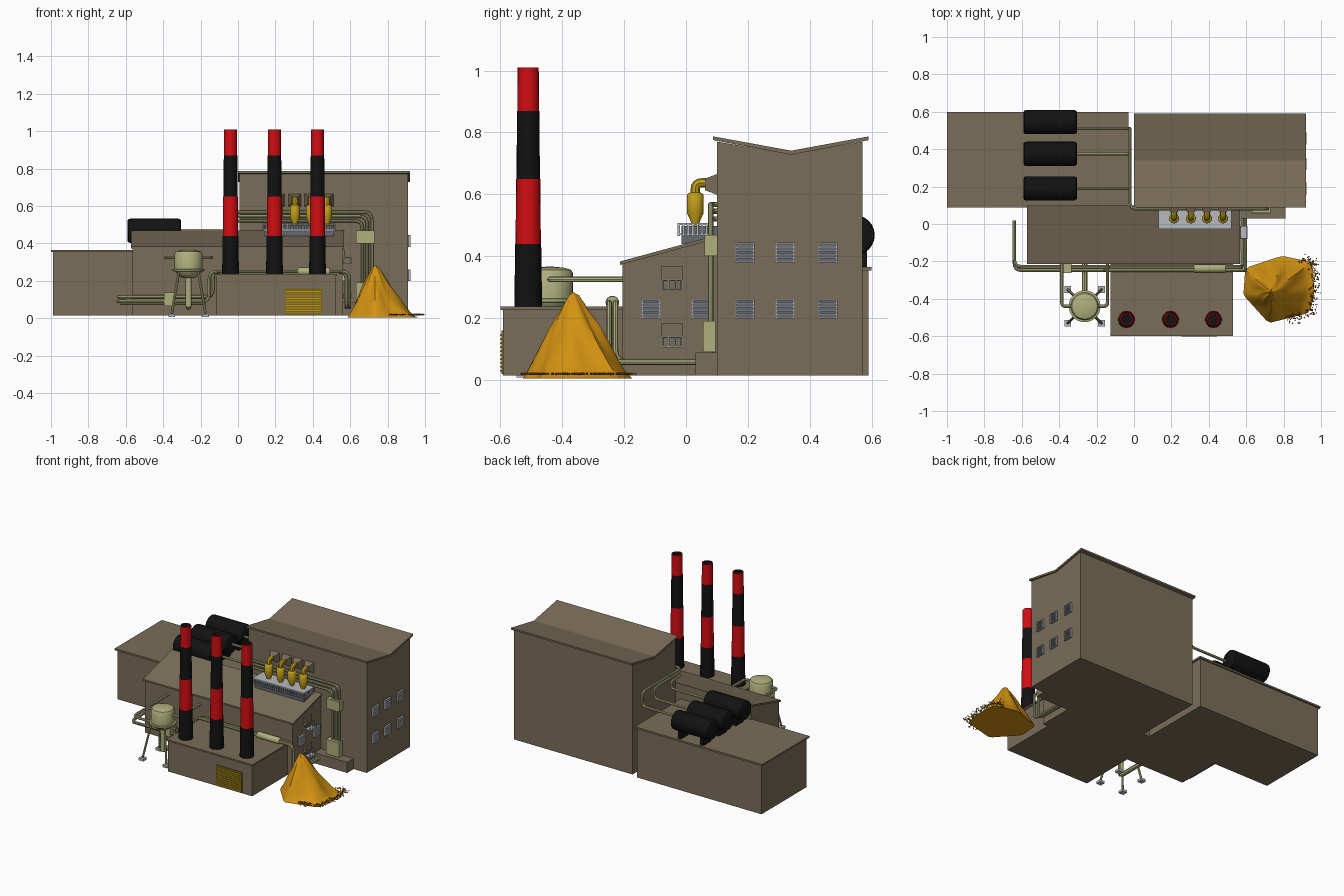
import bpy, bmesh, math, random
from mathutils import Vector, Matrix

if "Cube" in bpy.data.objects:
    bpy.data.objects.remove(bpy.data.objects["Cube"])
random.seed(4)

def mat(name, r, g, b):
    m = bpy.data.materials.new(name)
    m.diffuse_color = (r, g, b, 1)
    m.use_nodes = True
    m.node_tree.nodes["Principled BSDF"].inputs["Base Color"].default_value = m.diffuse_color
    return m
WALL = mat("brown_wall", .195, .155, .098)
KHAKI = mat("khaki_pipe", .43, .43, .21)
RED = mat("red_stripe", .65, .004, .006)
BLACK = mat("black_paint", .006, .006, .006)
YELLOW = mat("yellow_filter", .54, .35, .01)
ORANGE = mat("orange_ore", .65, .29, .006)
GREY = mat("light_grey_metal", .47, .49, .52)
DARK = mat("dark_grey_metal", .13, .14, .16)
OLIVE = mat("dark_yellow_vent", .2, .13, .008)
GRAIN = mat("brown_grain", .3, .12, .008)

def finish(name, bm, *mats, smooth=False):
    bmesh.ops.recalc_face_normals(bm, faces=bm.faces)
    me = bpy.data.meshes.new(name)
    bm.to_mesh(me)
    bm.free()
    for m in mats:
        me.materials.append(m)
    ob = bpy.data.objects.new(name, me)
    bpy.context.collection.objects.link(ob)
    if smooth:
        bpy.ops.object.select_all(action='DESELECT')
        ob.select_set(True)
        bpy.context.view_layer.objects.active = ob
        bpy.ops.object.shade_smooth_by_angle(angle=math.radians(40))
    return ob

def add_box(bm, x0, x1, y0, y1, z0, z1):
    c = Vector(((x0 + x1) / 2, (y0 + y1) / 2, (z0 + z1) / 2))
    bmesh.ops.create_cube(bm, size=1, matrix=Matrix.Translation(c) @ Matrix.Diagonal((x1 - x0, y1 - y0, z1 - z0, 1)))

def boxes(name, m, *dims):
    bm = bmesh.new()
    for d in dims:
        add_box(bm, *d)
    return finish(name, bm, m)

def prism(name, m, x0, x1, profile):
    """Extrude a (y, z) profile along x."""
    bm = bmesh.new()
    f = bm.faces.new([bm.verts.new((x0, y, z)) for y, z in profile])
    r = bmesh.ops.extrude_face_region(bm, geom=[f])
    bmesh.ops.translate(bm, vec=(x1 - x0, 0, 0), verts=[v for v in r["geom"] if isinstance(v, bmesh.types.BMVert)])
    return finish(name, bm, m)

def lathe(name, mats, profile, loc, axis='Z', n=20, index=None):
    """Revolve (radius, height) points; index gives a material per band."""
    bm = bmesh.new()
    rot = Matrix.Rotation(math.pi / 2, 4, 'Y') if axis == 'X' else Matrix()
    M = Matrix.Translation(loc) @ rot
    rings = [[bm.verts.new(M @ Vector((r * math.cos(2 * math.pi * i / n), r * math.sin(2 * math.pi * i / n), h)))
              for i in range(n)] for r, h in profile]
    for k in range(len(rings) - 1):
        for i in range(n):
            j = (i + 1) % n
            f = bm.faces.new((rings[k][i], rings[k][j], rings[k + 1][j], rings[k + 1][i]))
            f.material_index = index[k] if index else 0
    bmesh.ops.contextual_create(bm, geom=rings[0])
    bmesh.ops.contextual_create(bm, geom=rings[-1])
    return finish(name, bm, *mats, smooth=True)

def pipe(name, m, pts, r=.009, bend=.03):
    """Round tube along a path with rounded corners."""
    P = [Vector(p) for p in pts]
    path = [P[0]]
    for a, b, c in zip(P, P[1:], P[2:]):
        d = min(bend, (a - b).length * .49, (c - b).length * .49)
        s, e = b + (a - b).normalized() * d, b + (c - b).normalized() * d
        path += [s.lerp(b, t).lerp(b.lerp(e, t), t) for t in (0, .25, .5, .75, 1)]
    path.append(P[-1])
    cu = bpy.data.curves.new(name, 'CURVE')
    cu.dimensions = '3D'
    cu.bevel_depth, cu.bevel_resolution, cu.use_fill_caps = r, 2, True
    sp = cu.splines.new('POLY')
    sp.points.add(len(path) - 1)
    for q, v in zip(sp.points, path):
        q.co = (*v, 1)
    tmp = bpy.data.objects.new(name, cu)
    bpy.context.collection.objects.link(tmp)
    me = bpy.data.meshes.new_from_object(tmp.evaluated_get(bpy.context.evaluated_depsgraph_get()))
    bpy.data.objects.remove(tmp)
    bm = bmesh.new()
    bm.from_mesh(me)
    return finish(name, bm, m, smooth=True)

# Buildings and roofs
prism("tall_hall", WALL, .008, .91, [(.10, .015), (.57, .015), (.57, .77), (.34, .73), (.10, .77)])
prism("tall_hall_roof", WALL, 0, .92, [(.088, .775), (.34, .728), (.59, .775), (.59, .787), (.34, .741), (.088, .787)])
boxes("left_hall", WALL, (-.988, -.04, .10, .59, .015, .355))
boxes("left_hall_roof", WALL, (-1, -.03, .088, .6, .353, .365))
prism("middle_hall", WALL, -.563, .56, [(-.205, .015), (.10, .015), (.10, .457), (-.205, .375)])
prism("middle_hall_roof", WALL, -.573, .568, [(-.213, .372), (.10, .457), (.10, .468), (-.213, .383)])
boxes("front_hall", WALL, (-.117, .522, -.592, -.2, .015, .228))
boxes("front_hall_roof", WALL, (-.125, .53, -.6, -.2, .226, .237))
boxes("pipe_base", WALL, (.55, .81, .03, .11, .015, .088))

# Striped chimneys with an open top
for i, x in enumerate((-.04, .195, .425)):
    lathe(f"chimney_{i}", (BLACK, RED),
          [(.045, .235), (.042, .44), (.041, .44), (.039, .65), (.038, .65), (.036, .87), (.035, .87),
           (.034, 1.01), (.028, 1.01), (.028, .9)], (x, -.51, 0), n=20, index=[0, 1, 1, 0, 0, 1, 1, 1, 0])

# Front louvred vent
boxes("front_vent", OLIVE, (.25, .45, -.597, -.59, .02, .16))
boxes("front_vent_slats", YELLOW, *[(.255, .445, -.601, -.594, z, z + .005) for z in [.027 + .0127 * k for k in range(10)]])

# Louvred windows on the right side
def window(name, x, y, z, s=.032):
    boxes(name + "_pane", DARK, (x - .005, x + .004, y - s, y + s, z - s, z + s))
    d = [(x, x + .013, y - s, y + s, z - s + k * .0118, z - s + k * .0118 + .005) for k in range(6)]
    d += [(x, x + .011, y + q - .003, y + q + .003, z - s, z + s) for q in (-s + .003, s - .003)]
    boxes(name + "_louvres", GREY, *d)
for i, y in enumerate((.19, .32, .458)):
    for j, z in enumerate((.23, .412)):
        window(f"hall_window_{i}_{j}", .91, y, z)
for i, y in enumerate((-.113, .048)):
    window(f"middle_window_{i}", .56, y, .23)

# Doors with small balconies
for i, z in enumerate((.105, .29)):
    boxes(f"side_door_{i}", WALL, (.555, .572, -.08, -.01, z + .03, z + .077), (.555, .567, -.072, -.018, z, z + .05))
    d = [(.56, .607, -.08, -.01, z, z + .004), (.601, .607, -.08, -.01, z + .032, z + .037)]
    d += [(.56, .607, y, y + .004, z + .032, z + .037) for y in (-.08, -.014)]
    d += [(.602, .606, y, y + .004, z, z + .035) for y in (-.08, -.058, -.036, -.014)]
    boxes(f"balcony_{i}", GREY, *d)

# Black roof tanks on saddles
for i, y in enumerate((.545, .375, .19)):
    lathe(f"roof_tank_{i}", (BLACK,), [(.055, -.143), (.062, -.138), (.065, -.125), (.065, .125), (.062, .138), (.055, .143)],
          (-.448, y, .468), 'X', 24)
    boxes(f"tank_saddle_{i}", BLACK, *[(x - .012, x + .012, y - .04, y + .04, .362, .42) for x in (-.53, -.36)])
    # pipe from the tank through the gap, along the hall and down to the base
    py, z, x = (.51, .375, .19)[i], (.567, .545, .52)[i], (.715, .69, .665)[i]
    pipe(f"tank_pipe_{i}", KHAKI, [(-.32, py, .47), (-.022, py, .47), (-.022, py, z), (-.022, .08, z), (x, .08, z), (x, .08, .06)],
         .0085, .04)
boxes("pipe_clamps", KHAKI, (.63, .73, .06, .1, .4, .468), (.63, .73, .055, .095, .09, .19))

# Filter deck with slatted rail
d = [(.13, .52, -.028, .085, .5, .508), (.13, .52, -.02, .08, .468, .474)]
for k in range(27):
    d.append((.13 + .0148 * k, .136 + .0148 * k, -.028, -.023, .465, .503))
for k in range(8):
    y = -.026 + .0148 * k
    d += [(x, x + .004, y, y + .007, .465, .503) for x in (.13, .516)]
boxes("filter_deck", GREY, *d)
boxes("deck_core", DARK, (.138, .512, -.015, .1, .44, .498))

# Yellow cyclone filters with elbows and wall hoods
for i, x in enumerate((.214, .304, .39, .476)):
    lathe(f"cyclone_{i}", (YELLOW,), [(.012, .49), (.014, .51), (.027, .54), (.027, .598), (.022, .604), (.015, .606)], (x, .03, 0), n=16)
    pipe(f"cyclone_elbow_{i}", YELLOW, [(x, .03, .595), (x, .03, .637), (x, .075, .637)], .015, .032)
    bm = bmesh.new()
    bmesh.ops.create_cone(bm, cap_ends=True, segments=4, radius1=.049, radius2=.026, depth=.042,
                          matrix=Matrix.Translation((x, .082, .632)) @ Matrix.Rotation(math.pi / 2, 4, 'X') @ Matrix.Rotation(math.pi / 4, 4, 'Z'))
    finish(f"wall_hood_{i}", bm, WALL)

# Round tank on splayed legs
TX, TY = -.264, -.44
lathe("round_tank", (KHAKI,), [(.016, .06), (.016, .215), (.035, .217), (.06, .232), (.07, .25), (.085, .252), (.085, .262),
      (.075, .264), (.075, .345), (.068, .356), (.045, .363), (.012, .366)], (TX, TY, 0), n=28)
for i, (sx, sy) in enumerate(((1, 1), (1, -1), (-1, 1), (-1, -1))):
    fx, fy = TX + sx * .09, TY + sy * .09
    pipe(f"tank_leg_{i}", KHAKI, [(TX + sx * .05, TY + sy * .05, .26), (fx, fy, .025)], .007)
    boxes(f"tank_foot_{i}", GREY, (fx - .018, fx + .018, fy - .018, fy + .018, .008, .024))
for i, s in enumerate((-1, 1)):
    pipe(f"tank_feed_{i}", KHAKI, [(TX, TY, .325), (TX + s * .122, TY, .325), (TX + s * .122, -.2, .325)], .009, .02)
pipe("tank_drain", KHAKI, [(TX, TY, .11), (TX, TY, .06), (TX, -.2, .06)], .015, .02)

# Long front pipes, over the front hall and round to the pipe base
for i, (y, z, o) in enumerate(((-.228, .115, 0), (-.248, .09, .018))):
    pipe(f"front_pipe_{i}", KHAKI, [(-.64, .02, z), (-.64, y, z), (-.135 - o, y, z), (-.135 - o, y, .25), (.578 + o, y, .25),
         (.578 + o, y, .058), (.578 + o, .05, .058)], .009, .04)
pipe("low_front_pipe", KHAKI, [(-.63, -.238, .08), (-.17, -.238, .08)], .008)
boxes("front_pipe_clamp", KHAKI, (-.395, -.335, -.262, -.208, .065, .138))
lathe("front_pipe_sleeve", (KHAKI,), [(.02, -.085), (.022, -.08), (.022, .08), (.02, .085)], (.405, -.238, .25), 'X', 16)

# Ore heap: noisy cone, steep to the left, trailing off to the right
bm = bmesh.new()
corners = [(.965, -.37), (.955, -.205), (.79, -.17), (.595, -.235), (.585, -.38), (.72, -.53), (.94, -.475)]
PX, PY, N, L = .735, -.365, 42, 9
def rim(a):
    """Distance from peak to the polygonal outline in direction a."""
    dx, dy = math.cos(a), math.sin(a)
    for (ax, ay), (bx, by) in zip(corners, corners[1:] + corners[:1]):
        ex, ey, qx, qy = bx - ax, by - ay, ax - PX, ay - PY
        den = dx * ey - dy * ex
        t, u = (qx * ey - qy * ex) / den, (qx * dy - qy * dx) / den
        if t > 0 and -1e-6 <= u <= 1.000001:
            return t
    return .17
rings = []
for k in range(1, L + 1):
    t, ring = k / L, []
    for i in range(N):
        a = 2 * math.pi * (i + .3) / N
        right = max(0, math.cos(a))
        h = .285 * (1 - t ** 1.15) ** (1.05 + .5 * right)
        bump = math.sin(math.pi * t) * (.012 * math.sin(5 * a + 3 * t) + .006 * math.sin(9 * a - 7 * t))
        ring.append(bm.verts.new((PX + rim(a) * t * math.cos(a), PY + rim(a) * t * math.sin(a), max(.004, h + bump + .008 * (1 - t)) if k < L else .004)))
    rings.append(ring)
peak = bm.verts.new((PX, PY, .284))
for i in range(N):
    j = (i + 1) % N
    bm.faces.new((peak, rings[0][i], rings[0][j]))
    for k in range(L - 1):
        bm.faces.new((rings[k][i], rings[k + 1][i], rings[k + 1][j], rings[k][j]))
bm.faces.new(rings[-1])
finish("ore_heap", bm, ORANGE, smooth=True)

# Loose grains to the right of the heap
bm = bmesh.new()
for _ in range(230):
    a = random.uniform(-1.05, .85)
    r = rim(a) * random.uniform(.88, 1.02) + abs(random.gauss(0, .02))
    x, y = min(PX + r * math.cos(a), .995), PY + r * math.sin(a)
    bmesh.ops.create_icosphere(bm, subdivisions=1, radius=random.uniform(.003, .005), matrix=Matrix.Translation((x, y, .02)))
finish("loose_grains", bm, GRAIN)
